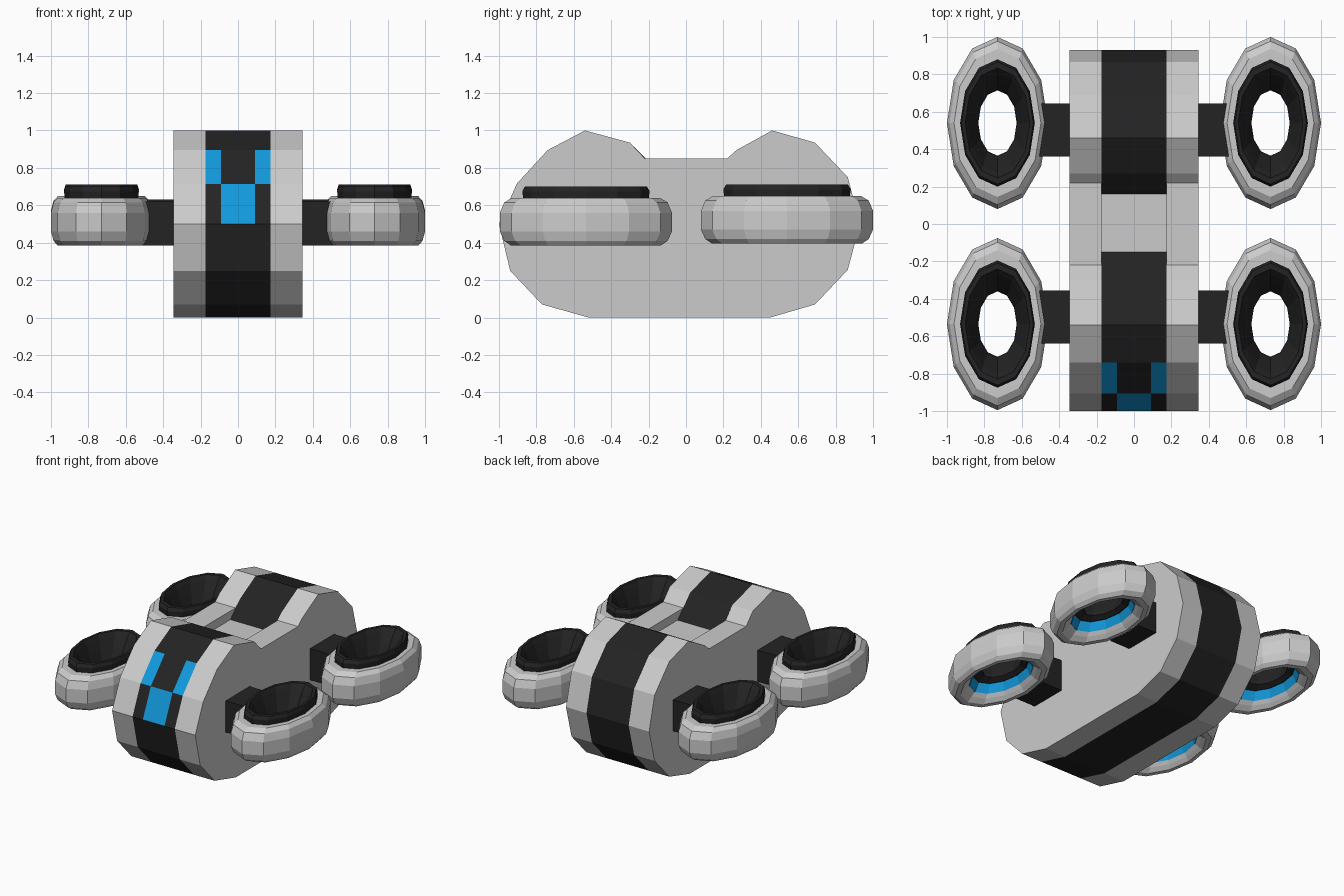
import bpy, bmesh, math

if "Cube" in bpy.data.objects:
    bpy.data.objects.remove(bpy.data.objects["Cube"])


def material(name, color):
    m = bpy.data.materials.new(name)
    m.diffuse_color = (*color, 1)
    m.use_nodes = True
    m.node_tree.nodes["Principled BSDF"].inputs["Base Color"].default_value = m.diffuse_color
    return m


DARK = material("dark", (0.017, 0.017, 0.017))
BLUE = material("blue", (0.006, 0.32, 0.72))
GREY = material("grey", (0.8, 0.8, 0.8))


def finish(bm, name, mats=()):
    bmesh.ops.recalc_face_normals(bm, faces=bm.faces)
    mesh = bpy.data.meshes.new(name)
    bm.to_mesh(mesh)
    bm.free()
    for m in mats:
        mesh.materials.append(m)
    ob = bpy.data.objects.new(name, mesh)
    bpy.context.collection.objects.link(ob)
    return ob


def slab(name, profile, xs, mats=(), pick=None):
    """Extrude a (y, z) profile through the x stations; pick() chooses a material."""
    bm = bmesh.new()
    rows = [[bm.verts.new((x, y, z)) for y, z in profile] for x in xs]
    n = len(profile)
    for c in range(len(xs) - 1):
        for i in range(n):
            j = (i + 1) % n
            f = bm.faces.new((rows[c][i], rows[c][j], rows[c + 1][j], rows[c + 1][i]))
            if pick:
                f.material_index = pick(c, i)
    bm.faces.new(rows[0])
    bm.faces.new(rows[-1])
    return finish(bm, name, mats)


def ring(name, section, center, mats=(), rx=0.27, ry=0.46, sides=12):
    """Sweep a closed (scale, z) section round an ellipse."""
    bm = bmesh.new()
    cx, cy, cz = center
    rows = []
    for k in range(sides):
        a = 2 * math.pi * k / sides
        rows.append([bm.verts.new((cx + rx * s * math.cos(a), cy + ry * s * math.sin(a), cz + z))
                     for s, z in section])
    n = len(section)
    for k in range(sides):
        p, q = rows[k], rows[(k + 1) % sides]
        for i in range(n):
            j = (i + 1) % n
            bm.faces.new((p[i], q[i], q[j], p[j]))
    return finish(bm, name, mats)


def box(name, lo, hi, mats=()):
    bm = bmesh.new()
    bmesh.ops.create_cube(bm, size=1)
    for v in bm.verts:
        v.co = [(a + b) / 2 + c * (b - a) for a, b, c in zip(lo, hi, v.co)]
    return finish(bm, name, mats)


# Body outline: two twelve-sided drums joined by a saddle
front = [(-0.30, 0.935), (-0.54, 1.0), (-0.74, 0.895), (-0.905, 0.715), (-1.0, 0.5),
         (-0.94, 0.25), (-0.77, 0.07), (-0.52, 0.0)]
rear = [(0.45, 0.0), (0.69, 0.07), (0.865, 0.255), (0.93, 0.5), (0.865, 0.75),
        (0.69, 0.935), (0.46, 1.0), (0.27, 0.895)]
side_profile = front + rear + [(0.22, 0.85), (-0.22, 0.85)]
mid_profile = front + rear + [(0.16, 0.785), (-0.15, 0.785)]

# Grey side panels
slab("left_body_panel", side_profile, (-0.345, -0.175))
slab("right_body_panel", side_profile, (0.175, 0.345))


# Dark centre stripe with blue face marks and a grey recessed saddle
def stripe_color(col, seg):
    if seg == len(mid_profile) - 2:
        return 2
    if (seg == 2 and col != 1) or (seg == 3 and col == 1):
        return 1
    return 0


slab("centre_stripe", mid_profile, (-0.175, -0.09, 0.09, 0.175),
     (DARK, BLUE, GREY), stripe_color)

# Fan ring sections: (fraction of outer radius, height)
housing = [(0.74, 0.64), (0.86, 0.64), (0.95, 0.615), (1.0, 0.56), (1.0, 0.46), (0.95, 0.41),
           (0.87, 0.385), (0.77, 0.385), (0.68, 0.41), (0.60, 0.44), (0.66, 0.55)]
liner = [(0.72, 0.60), (0.74, 0.675), (0.71, 0.70), (0.64, 0.70), (0.58, 0.67),
         (0.48, 0.60), (0.40, 0.54), (0.38, 0.51), (0.50, 0.49), (0.66, 0.50)]
glow = [(0.60, 0.43), (0.52, 0.495), (0.62, 0.51), (0.66, 0.46)]

# Four fans and their mounting arms
for side, sx in (("left", -1), ("right", 1)):
    for end, cy, dz in (("front", -0.535, 0.0), ("rear", 0.54, 0.01)):
        c = (sx * 0.73, cy, dz)
        tag = f"{end}_{side}"
        ring(f"{tag}_fan_housing", housing, c)
        ring(f"{tag}_fan_liner", liner, c, (DARK,))
        ring(f"{tag}_fan_glow", glow, c, (BLUE,))
        x0, x1 = sorted((sx * 0.34, sx * 0.51))
        ya = -0.64 if cy < 0 else 0.36
        box(f"{tag}_arm", (x0, ya, 0.385 + dz), (x1, ya + 0.285, 0.62 + dz), (DARK,))
